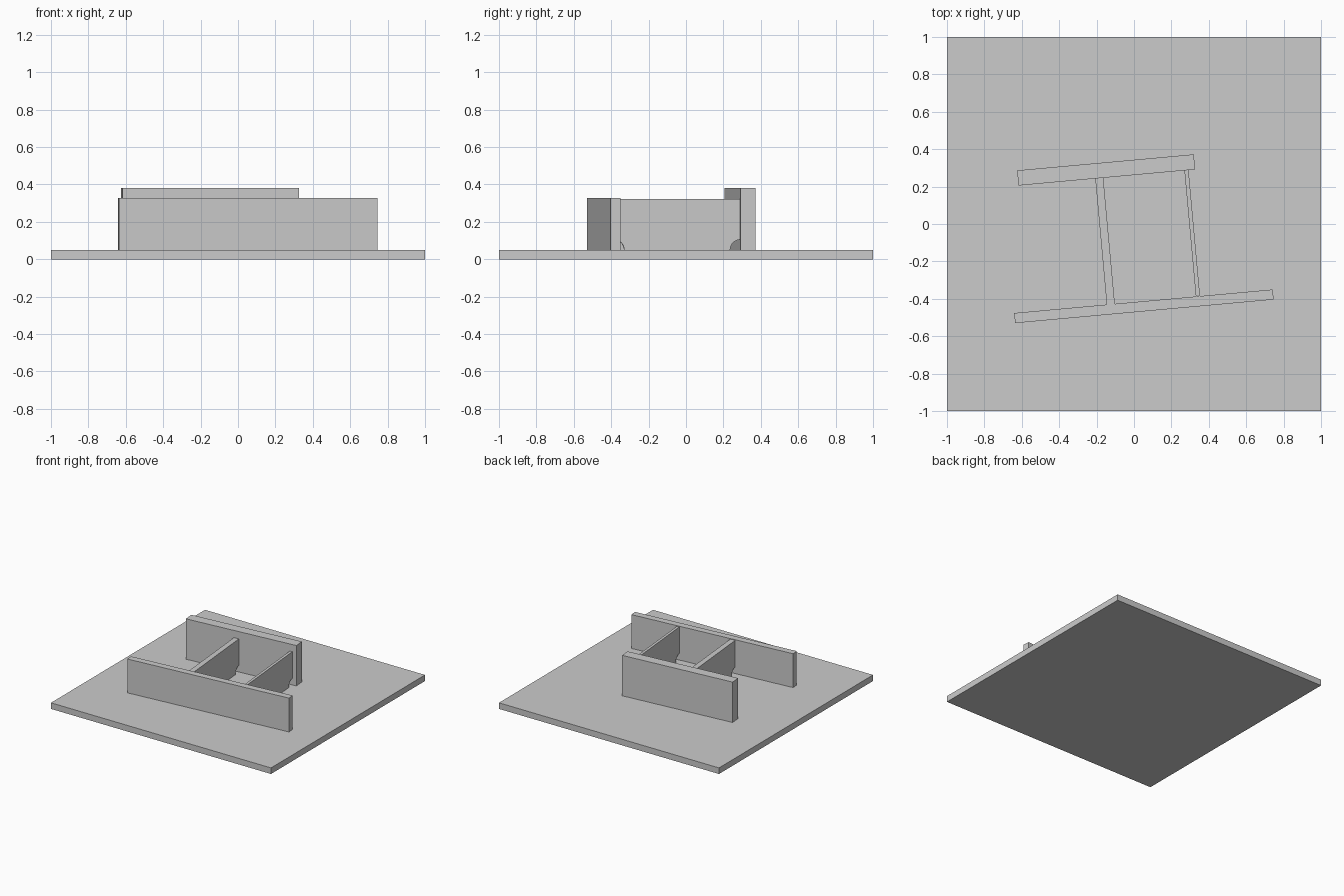
import bpy
import bmesh
import math
from mathutils import Matrix

cube = bpy.data.objects.get("Cube")
if cube:
    bpy.data.objects.remove(cube, do_unlink=True)

# Single plain grey
grey = bpy.data.materials.new("plain_grey")
grey.use_nodes = True
grey.diffuse_color = (0.6, 0.6, 0.6, 1)
grey.node_tree.nodes["Principled BSDF"].inputs["Base Color"].default_value = (0.6, 0.6, 0.6, 1)

TILT = math.radians(5.2)   # the upright frame is turned on the base
FLOOR = 0.05               # top of the base plate


def extruded(name, outline, thickness, x, y, z, turn=0.0):
    """Extrude a (y, z) outline along local x, centred on the origin."""
    bm = bmesh.new()
    face = bm.faces.new([bm.verts.new((-thickness / 2, a, b)) for a, b in outline])
    grown = bmesh.ops.extrude_face_region(bm, geom=[face])["geom"]
    bmesh.ops.translate(bm, vec=(thickness, 0, 0),
                        verts=[g for g in grown if isinstance(g, bmesh.types.BMVert)])
    bmesh.ops.recalc_face_normals(bm, faces=bm.faces)
    mesh = bpy.data.meshes.new(name)
    bm.to_mesh(mesh)
    bm.free()
    mesh.materials.append(grey)
    obj = bpy.data.objects.new(name, mesh)
    obj.matrix_world = Matrix.Translation((x, y, z)) @ Matrix.Rotation(turn, 4, "Z")
    bpy.context.collection.objects.link(obj)
    return obj


def slab(name, length, depth, height, x, y, z, turn=0.0):
    d = depth / 2
    return extruded(name, [(-d, 0), (d, 0), (d, height), (-d, height)], length, x, y, z, turn)


def rib(name, thickness, x, y, length=0.679, height=0.273, relief=0.055, steps=12):
    """Upright web with a quarter-round relief in both lower corners."""
    h = length / 2
    arc = [(h - relief * math.cos(t), relief * math.sin(t))
           for t in (math.pi / 2 * i / steps for i in range(steps + 1))]
    right = arc + [(h, height)]
    left = [(-a, b) for a, b in reversed(right)]
    return extruded(name, right + left, thickness, x, y, FLOOR, TILT)


# Base plate and the two long walls
slab("base_plate", 2, 2, FLOOR, 0, 0, 0)
slab("front_wall", 1.388, 0.054, 0.278, 0.053, -0.44, FLOOR, TILT)
slab("back_wall", 0.948, 0.081, 0.332, -0.149, 0.289, FLOOR, TILT)

# Ribs between the walls
rib("thick_rib", 0.043, -0.155, -0.091)
rib("thin_rib", 0.022, 0.311, -0.048)
